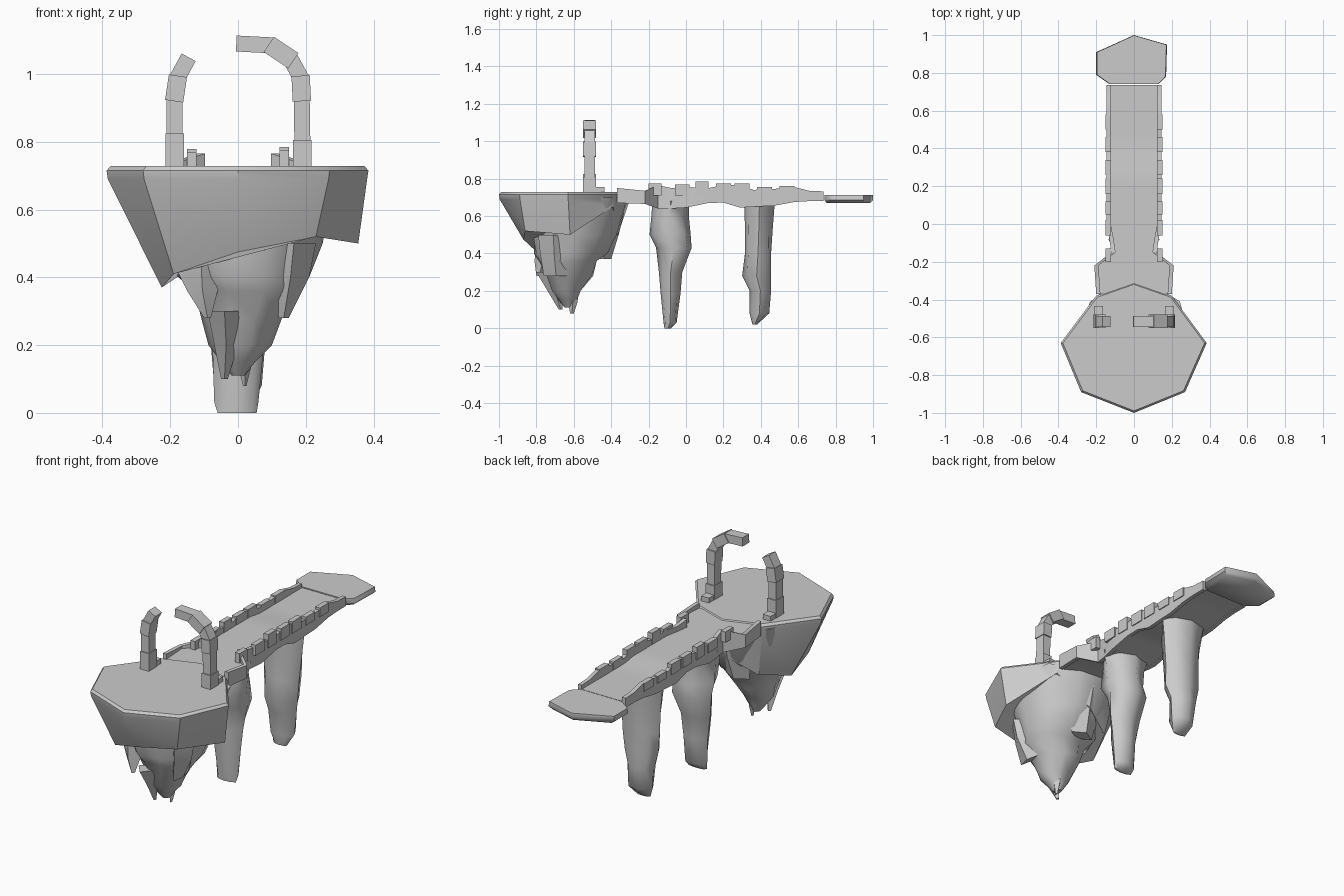
import bpy, math
from mathutils import Vector


def make(name, verts, faces, angle=40):
    me = bpy.data.meshes.new(name)
    me.from_pydata(verts, [], faces)
    me.update()
    ob = bpy.data.objects.new(name, me)
    bpy.context.collection.objects.link(ob)
    bpy.ops.object.select_all(action='DESELECT')
    ob.select_set(True)
    bpy.context.view_layer.objects.active = ob
    bpy.ops.object.mode_set(mode='EDIT')
    bpy.ops.mesh.select_all(action='SELECT')
    bpy.ops.mesh.normals_make_consistent(inside=False)
    bpy.ops.object.mode_set(mode='OBJECT')
    bpy.ops.object.shade_smooth_by_angle(angle=math.radians(angle))
    return ob


def loft(name, rings, angle=40):
    n = len(rings[0])
    verts = [v for r in rings for v in r]
    faces = [(k*n+i, k*n+(i+1) % n, (k+1)*n+(i+1) % n, (k+1)*n+i)
             for k in range(len(rings)-1) for i in range(n)]
    faces += [tuple(range(n))[::-1], tuple(range(len(verts)-n, len(verts)))]
    return make(name, verts, faces, angle)


def rock(name, levels, n=8, seed=0.0, rough=0.05):
    # levels: z, x min, x max, y min, y max
    rings = []
    for k, (z, x0, x1, y0, y1) in enumerate(levels):
        ring = []
        for i in range(n):
            a = 2*math.pi*i/n
            w = 1 + rough*math.sin(i*2.3+k*1.7+seed) if i % (n//4) else 1
            ring.append(((x0+x1)/2+(x1-x0)/2*math.cos(a)*w,
                         (y0+y1)/2+(y1-y0)/2*math.sin(a)*w, z))
        rings.append(ring)
    return loft(name, rings, 50)


def beam(name, a, b, w, d):
    a, b = Vector(a), Vector(b)
    t = (b-a).normalized()
    s = t.cross(Vector((0, 1, 0))).normalized()*w/2
    f = Vector((0, d/2, 0))
    return loft(name, [[p+s+f, p+s-f, p-s-f, p-s+f] for p in (a, b)], 20)


def box(name, x0, x1, y0, y1, z0, z1):
    return loft(name, [[(x0, y0, z), (x1, y0, z), (x1, y1, z), (x0, y1, z)] for z in (z0, z1)], 20)


# Island cap with an uneven broken skirt
rim = [(0, -1), (.27, -.89), (.385, -.63), (.2, -.38), (0, -.31), (-.2, -.38), (-.388, -.63), (-.28, -.89)]
skirt = [(0, -.87, .475), (.23, -.86, .52), (.355, -.62, .5), (.2, -.39, .65),
         (0, -.36, .5), (-.15, -.42, .42), (-.225, -.6, .37), (-.19, -.8, .41)]
loft("island_cap", [[(x*.97, -.64+(y+.64)*.97, .728) for x, y in rim],
                    [(x, y, .715) for x, y in rim],
                    [(x*.99, -.64+(y+.64)*.99, .69) for x, y in rim], skirt], 35)

# Island core tapering to a point
rock("island_core", [(.7, -.29, .29, -.86, -.3), (.5, -.22, .25, -.83, -.36),
                     (.4, -.17, .21, -.81, -.41), (.36, -.14, .19, -.79, -.47),
                     (.28, -.11, .13, -.75, -.5), (.2, -.08, .1, -.72, -.56),
                     (.15, -.05, .05, -.68, -.58), (.11, -.02, .02, -.65, -.6)], 10, .4, .08)
# Hanging shards
rock("side_shard", [(.5, .1, .23, -.79, -.63), (.4, .1, .21, -.78, -.63), (.28, .12, .15, -.76, -.63)], 4)
rock("front_shard", [(.3, -.09, .01, -.8, -.68), (.2, -.07, 0, -.74, -.66), (.1, -.05, -.03, -.68, -.66)], 4)
rock("tip_shard", [(.22, -.02, .05, -.65, -.57), (.14, 0, .04, -.63, -.58), (.08, .015, .025, -.62, -.6)], 4)
rock("left_shard", [(.46, -.2, -.02, -.8, -.68), (.36, -.15, -.06, -.81, -.72), (.28, -.1, -.08, -.8, -.77)], 4)
rock("back_shard", [(.5, -.1, .1, -.48, -.36), (.37, -.08, .06, -.48, -.4)], 4)

# Bridge stations: y, half width, underside, parapet top
st = [(-.37, .2, .67, .75), (-.22, .21, .665, .735), (-.15, .12, .64, .765), (-.08, .13, .64, .75),
      (0, .145, .645, .755), (.12, .145, .67, .75), (.2, .145, .672, .765), (.29, .145, .645, .765),
      (.36, .145, .65, .74), (.47, .145, .655, .745), (.58, .145, .675, .755), (.66, .145, .68, .735),
      (.735, .145, .68, .732)]
loft("bridge_deck", [[(-w+.01, y, b+.005), (w-.01, y, b+.005), (w-.01, y, .722-.012*(y > .3)),
                      (-w+.01, y, .722-.012*(y > .3))] for y, w, b, t in st], 30)
for s in (-1, 1):
    loft("bridge_parapet", [[(s*w, y, b), (s*w, y, t), (s*(w-.022), y, t), (s*(w-.022), y, b)]
                            for y, w, b, t in st], 30)
    for y0, y1, z in ((-.2, -.13, .775), (-.06, .02, .768), (.05, .12, .785), (.16, .24, .775),
                      (.26, .34, .775), (.38, .46, .755), (.5, .58, .76)):
        box("parapet_stone", s*.122, s*.15, y0, y1, .71, z-.006*(s < 0))

# Far landing slab
end = [(-.13, .74), (.13, .74), (.17, .78), (.175, .95), (0, 1), (-.2, .91), (-.2, .79)]
loft("landing_slab", [[(x*.9, .86+(y-.86)*.9, .67) for x, y in end], [(x, y, .685) for x, y in end],
                      [(x*.98, .86+(y-.86)*.99, .712) for x, y in end]], 50)

# Rock pillars under the bridge
rock("near_pillar", [(.68, -.135, .135, -.18, .015), (.6, -.12, .12, -.185, .015), (.5, -.115, .11, -.195, .025),
                     (.43, -.11, .105, -.16, .03), (.3, -.09, .09, -.145, -.02),
                     (.18, -.075, .075, -.135, -.03), (.03, -.07, .06, -.12, -.05),
                     (0, -.06, .055, -.115, -.08)], 8, 1.0, .1)
rock("far_pillar", [(.68, -.135, .135, .31, .475), (.55, -.12, .12, .315, .465), (.4, -.11, .105, .315, .455),
                    (.28, -.095, .1, .3, .455), (.2, -.08, .08, .34, .455),
                    (.08, -.07, .07, .34, .445), (.02, -.04, .04, .355, .38)], 8, 2.0, .1)

# Broken arch: each chain is x, z
right = [(.19, .72), (.19, .8), (.188, .93), (.185, .99), (.155, 1.045), (.095, 1.085), (0, 1.09)]
left = [(-.187, .72), (-.187, .82), (-.187, .93), (-.178, .99), (-.148, 1.045)]
for side, pts in (("right", right), ("left", left)):
    for i, (a, b) in enumerate(zip(pts, pts[1:])):
        e = (Vector(b)-Vector(a)).normalized()*.01
        beam(side+"_arch_block", (a[0]-e.x, -.515, a[1]-e.y), (b[0]+e.x*.5, -.515, b[1]+e.y*.5),
             .054-.007*(i % 2), .07-.012*(i % 2))
for s in (-1, 1):
    box("arch_foot", s*.165, s*.212, -.5, -.435, .72, .755)
